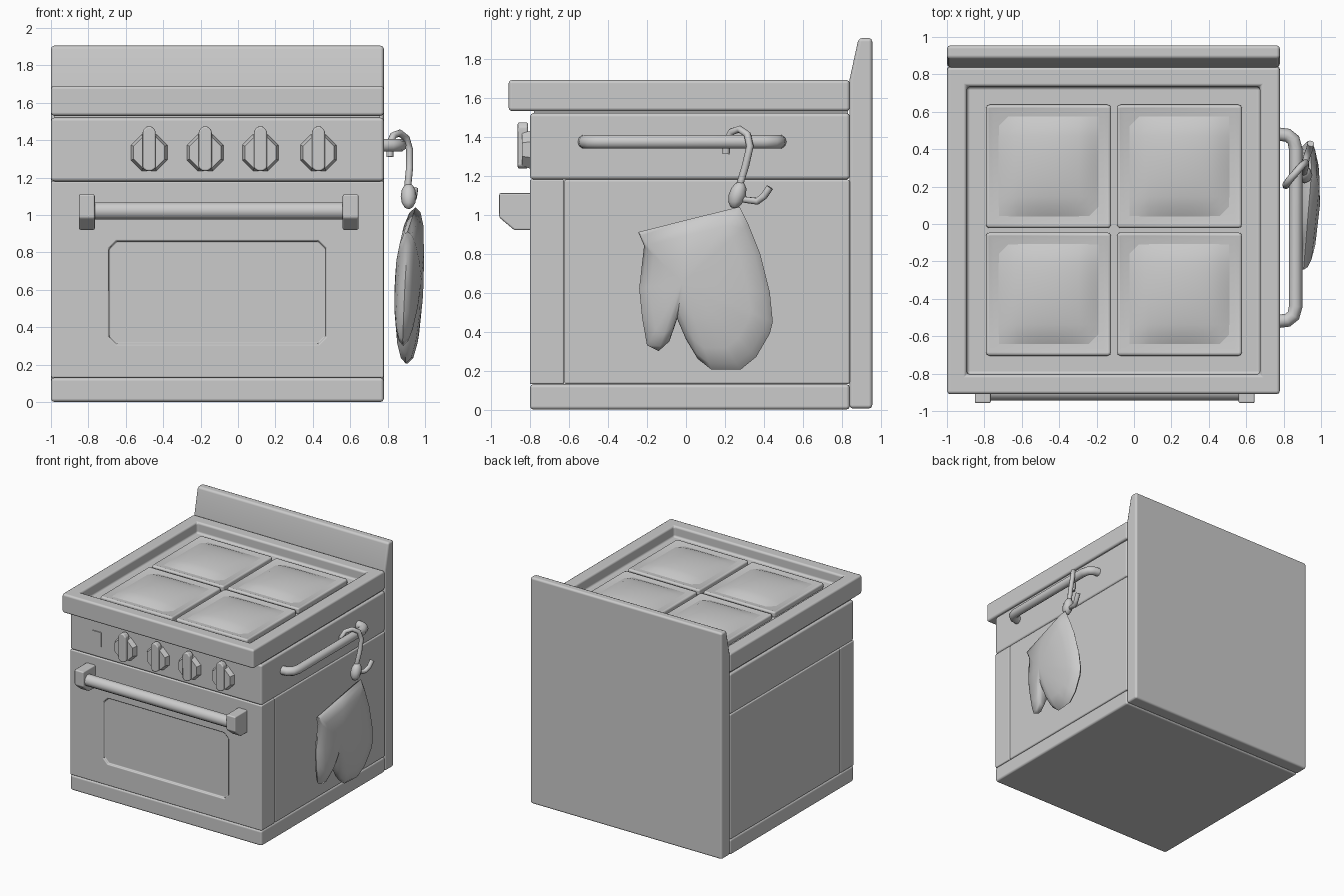
import bpy, bmesh, math
from mathutils import Vector, Matrix

if "Cube" in bpy.data.objects:
    bpy.data.objects.remove(bpy.data.objects["Cube"])

grey = bpy.data.materials.new("plain_grey")
grey.diffuse_color = (0.6, 0.6, 0.6, 1)
grey.use_nodes = True
grey.node_tree.nodes["Principled BSDF"].inputs["Base Color"].default_value = grey.diffuse_color
X0, X1 = -1.0, 0.78          # body width
CX = (X0 + X1) / 2


def finish(name, bm, bevel=0.0, angle=35):
    bmesh.ops.recalc_face_normals(bm, faces=bm.faces)
    me = bpy.data.meshes.new(name)
    bm.to_mesh(me)
    bm.free()
    ob = bpy.data.objects.new(name, me)
    bpy.context.collection.objects.link(ob)
    me.materials.append(grey)
    bpy.ops.object.select_all(action='DESELECT')
    ob.select_set(True)
    bpy.context.view_layer.objects.active = ob
    if bevel:
        for p in me.polygons:
            p.use_smooth = True
        m = ob.modifiers.new("bevel", 'BEVEL')
        m.width, m.segments, m.limit_method = bevel, 2, 'ANGLE'
        m.harden_normals = True
    else:
        bpy.ops.object.shade_smooth_by_angle(angle=math.radians(angle))
    return ob


def box_bm(lo, hi):
    bm = bmesh.new()
    bmesh.ops.create_cube(bm, size=1)
    lo, hi = Vector(lo), Vector(hi)
    for v in bm.verts:
        v.co = Vector([l + (h - l) * (c + 0.5) for l, h, c in zip(lo, hi, v.co)])
    return bm


def box(name, lo, hi, bevel=0.018):
    return finish(name, box_bm(lo, hi), bevel)


def prism_bm(points, a, b, axis):
    """Extrude a 2D outline from a to b along x or y."""
    bm = bmesh.new()
    place = (lambda p, t: (t, p[0], p[1])) if axis == 'x' else (lambda p, t: (p[0], t, p[1]))
    f = bm.faces.new([bm.verts.new(place(p, a)) for p in points])
    g = bmesh.ops.extrude_face_region(bm, geom=[f])
    shift = (b - a, 0, 0) if axis == 'x' else (0, b - a, 0)
    bmesh.ops.translate(bm, vec=shift, verts=[v for v in g['geom'] if isinstance(v, bmesh.types.BMVert)])
    return bm


def tube(name, points, radius, sides=3):
    cu = bpy.data.curves.new(name, 'CURVE')
    cu.dimensions, cu.bevel_depth, cu.bevel_resolution, cu.use_fill_caps = '3D', radius, sides, True
    s = cu.splines.new('POLY')
    s.points.add(len(points) - 1)
    for p, co in zip(s.points, points):
        p.co = (*co, 1)
    ob = bpy.data.objects.new(name, cu)
    bpy.context.collection.objects.link(ob)
    cu.materials.append(grey)
    bpy.ops.object.select_all(action='DESELECT')
    ob.select_set(True)
    bpy.context.view_layer.objects.active = ob
    bpy.ops.object.convert(target='MESH')
    bpy.ops.object.shade_smooth_by_angle(angle=math.radians(50))


# Body: plinth, oven door, side block and control panel
box("plinth", (X0, -0.80, 0), (X1, 0.84, 0.13))
door = box("oven_door", (X0, -0.80, 0.13), (X1, -0.625, 1.18), 0.015)
box("oven_body", (X0, -0.625, 0.13), (X1, 0.84, 1.18), 0.012)
box("control_panel", (X0, -0.80, 1.18), (X1, 0.84, 1.52))
box("neck", (X0 + 0.02, -0.78, 1.48), (X1 - 0.02, 0.83, 1.55), 0)

# Chamfered window recess in the door
a, b, c, d, k = -0.69, 0.47, 0.31, 0.86, 0.04
outline = [(a + k, c), (b - k, c), (b, c + k), (b, d - k), (b - k, d), (a + k, d), (a, d - k), (a, c + k)]
cutter = finish("window_cutter", prism_bm(outline, -0.9, -0.782, 'y'))
cutter.hide_render = True
cutter.hide_set(True)
cut = door.modifiers.new("window", 'BOOLEAN')
cut.operation, cut.object, cut.solver = 'DIFFERENCE', cutter, 'EXACT'
door.modifiers.move(1, 0)
door.modifiers["bevel"].width = 0.012

# Hob top with sunken tray
bm = box_bm((X0, -0.91, 1.53), (X1, 0.84, 1.69))
top = max(bm.faces, key=lambda f: f.calc_center_median().z)
bmesh.ops.inset_region(bm, faces=[top], thickness=0.15)
g = bmesh.ops.extrude_face_region(bm, geom=[top])
bmesh.ops.translate(bm, vec=(0, 0, -0.09), verts=[v for v in g['geom'] if isinstance(v, bmesh.types.BMVert)])
bmesh.ops.delete(bm, geom=[top], context='FACES_ONLY') if top.is_valid else None
finish("hob_top", bm, 0.018)

# Back panel with sloped splash guard
finish("back_panel", prism_bm([(0.838, 0.005), (0.955, 0.005), (0.955, 1.905), (0.885, 1.905), (0.838, 1.69)],
                              X0, X1, 'x'), 0.018)

# Four burners: raised rim and domed plate
for cx in (-0.457, 0.243):
    for cy in (0.308, -0.375):
        bm = box_bm((cx - 0.335, cy - 0.33, 1.59), (cx + 0.335, cy + 0.33, 1.65))
        f = max(bm.faces, key=lambda f: f.calc_center_median().z)
        bmesh.ops.inset_region(bm, faces=[f], thickness=0.06, depth=-0.012)
        finish("burner_rim", bm, 0.02)
        bm = bmesh.new()
        bmesh.ops.create_grid(bm, x_segments=10, y_segments=10, size=1)
        for v in bm.verts:
            u, w = v.co.x, v.co.y
            v.co = (cx + 0.27 * u, cy + 0.27 * w, 1.637 + 0.046 * ((1 - u * u) * (1 - w * w)) ** 0.6)
        finish("burner_plate", bm, angle=60)

# Control knobs and indicator
for x in (-0.475, -0.175, 0.12, 0.43):
    bm = bmesh.new()
    bmesh.ops.create_cone(bm, cap_ends=True, segments=8, radius1=0.105, radius2=0.09, depth=0.04,
                          matrix=Matrix.Translation((x, -0.82, 1.333)) @ Matrix.Rotation(math.pi / 2, 4, 'X')
                          @ Matrix.Rotation(math.pi / 8, 4, 'Z'))
    finish("knob_disc", bm)
    w = 0.035
    grip = [(x - w, 1.25), (x - w * 0.4, 1.235), (x + w * 0.4, 1.235), (x + w, 1.25),
            (x + w, 1.45), (x + w * 0.4, 1.473), (x - w * 0.4, 1.473), (x - w, 1.45)]
    finish("knob_grip", prism_bm(grip, -0.863, -0.81, 'y'), 0.01)
box("indicator", (-0.785, -0.808, 1.28), (-0.705, -0.799, 1.40), 0)

# Door handle
for x in (-0.808, 0.602):
    prof = [(-0.79, 0.92), (-0.88, 0.92), (-0.958, 0.985), (-0.958, 1.11), (-0.79, 1.11)]
    finish("handle_bracket", prism_bm(prof, x - 0.043, x + 0.043, 'x'), 0.01)
tube("handle_bar", [(-0.80, -0.895, 1.022), (0.60, -0.895, 1.022)], 0.048)

# Side towel rail
z = 1.373
tube("side_rail", [(0.77, -0.52, z), (0.82, -0.515, z), (0.852, -0.49, z), (0.865, -0.44, z),
                   (0.865, 0.40, z), (0.852, 0.45, z), (0.82, 0.475, z), (0.77, 0.48, z)], 0.036)

# Hook over the rail
tube("hook", [(0.812, 0.205, 1.31), (0.812, 0.21, 1.38), (0.83, 0.235, 1.425), (0.865, 0.275, 1.438),
              (0.90, 0.315, 1.41), (0.917, 0.328, 1.35), (0.917, 0.305, 1.25), (0.905, 0.268, 1.13),
              (0.908, 0.29, 1.078), (0.925, 0.365, 1.068), (0.938, 0.40, 1.095), (0.945, 0.43, 1.14)], 0.019, 2)

# Oven mitt: outline puffed to both sides
mitt = [(0.275, 1.04), (0.02, 0.977), (-0.245, 0.91), (-0.215, 0.84), (-0.24, 0.62), (-0.225, 0.47),
        (-0.20, 0.33), (-0.14, 0.30), (-0.085, 0.35), (-0.045, 0.465), (0.0, 0.36), (0.06, 0.26),
        (0.13, 0.205), (0.28, 0.205), (0.36, 0.27), (0.43, 0.39), (0.445, 0.45), (0.43, 0.60),
        (0.38, 0.80), (0.32, 0.95)]
cy, cz = -0.02, 0.65


def mitt_point(bm, p, s, side):
    y, zz = cy + s * (p[0] - cy), cz + s * (p[1] - cz)
    puff = 0.075 * math.sqrt(1 - s * s) * (1 + 0.5 * (y - 0.1))
    base = 0.915 + 0.07 * (y - 0.1) + 0.05 * (zz - 0.6)
    return bm.verts.new((base + side * puff, y, zz))


bm = bmesh.new()
n = len(mitt)
rim = [mitt_point(bm, p, 1, 0) for p in mitt]
for side in (1, -1):
    prev = rim
    for s in (0.93, 0.75, 0.4):
        ring = [mitt_point(bm, p, s, side) for p in mitt]
        for i in range(n):
            j = (i + 1) % n
            bm.faces.new((prev[i], prev[j], ring[j], ring[i]))
        prev = ring
    mid = mitt_point(bm, (cy, cz), 0, side)
    for i in range(n):
        bm.faces.new((prev[i], prev[(i + 1) % n], mid))
finish("oven_mitt", bm, angle=60)

# Mitt hanging loop
bm = bmesh.new()
bmesh.ops.create_uvsphere(bm, u_segments=8, v_segments=6, radius=1)
for v in bm.verts:
    v.co = (0.912 + 0.042 * v.co.x, 0.263 + 0.045 * v.co.y + 0.015 * v.co.z, 1.1 + 0.07 * v.co.z)
finish("mitt_loop", bm, angle=60)
